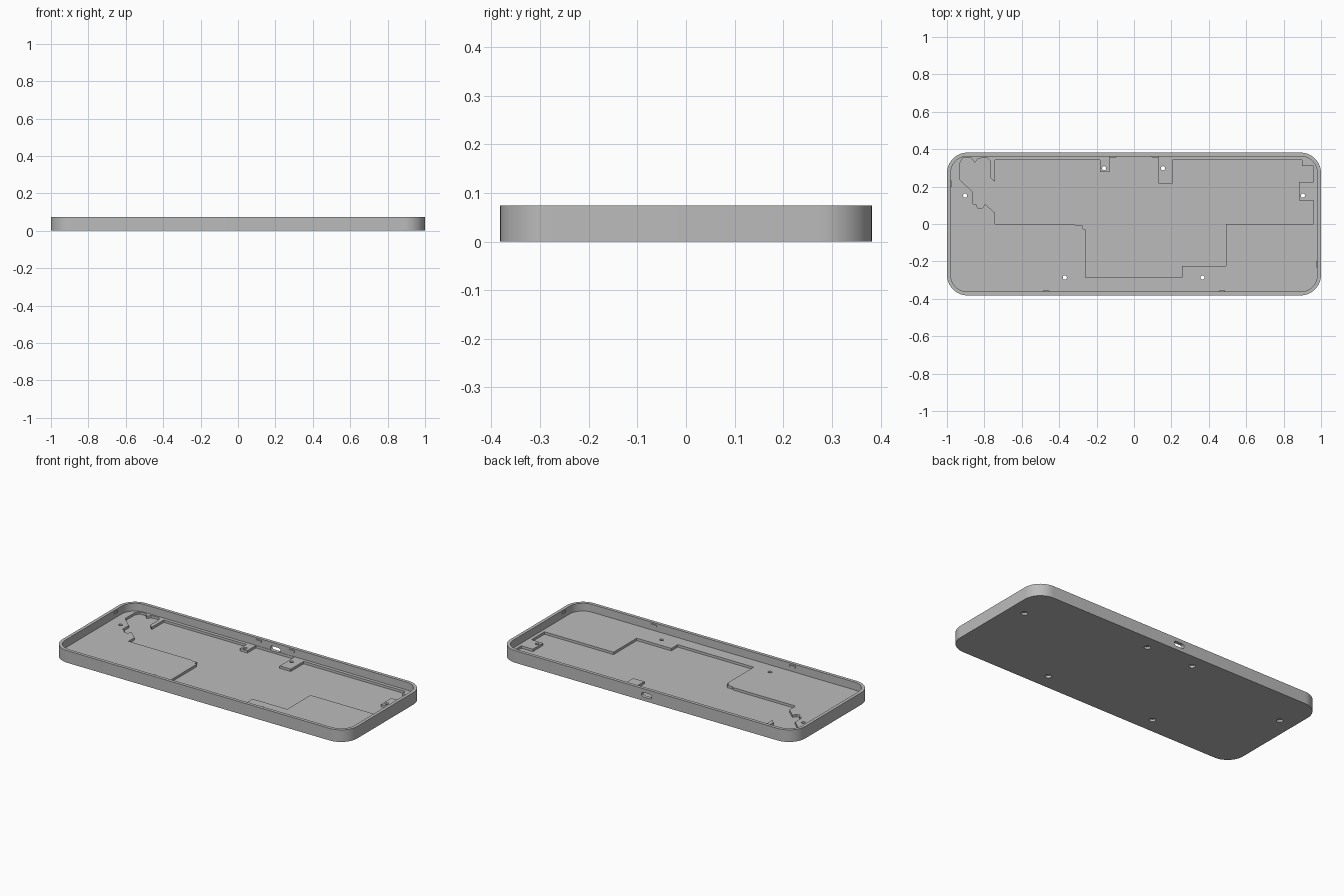
import bpy, bmesh, math

cube = bpy.data.objects.get("Cube")
if cube:
    bpy.data.objects.remove(cube, do_unlink=True)

# Main dimensions
HALF_X, HALF_Y, HEIGHT = 1.0, 0.382, 0.074
WALL, RADIUS = 0.02, 0.11
FLOOR, POCKET = 0.026, 0.011

grey = bpy.data.materials.new("plain grey")
grey.use_nodes = True
grey.diffuse_color = (0.5, 0.5, 0.5, 1)
grey.node_tree.nodes["Principled BSDF"].inputs["Base Color"].default_value = (0.5, 0.5, 0.5, 1)


def prism(name, outline, z0, z1):
    """Closed solid made by extruding a flat outline from z0 to z1."""
    bm = bmesh.new()
    face = bm.faces.new([bm.verts.new((x, y, z0)) for x, y in outline])
    top = bmesh.ops.extrude_face_region(bm, geom=[face], use_keep_orig=True)["geom"]
    bmesh.ops.translate(bm, vec=(0, 0, z1 - z0),
                        verts=[v for v in top if isinstance(v, bmesh.types.BMVert)])
    bmesh.ops.recalc_face_normals(bm, faces=bm.faces)
    mesh = bpy.data.meshes.new(name)
    bm.to_mesh(mesh)
    bm.free()
    mesh.materials.append(grey)
    obj = bpy.data.objects.new(name, mesh)
    bpy.context.collection.objects.link(obj)
    return obj


def rounded_rect(hx, hy, r, steps=14, cx=0, cy=0):
    points = []
    for q, (sx, sy) in enumerate([(1, 1), (-1, 1), (-1, -1), (1, -1)]):
        for i in range(steps + 1):
            a = math.radians(90) * (q + i / steps)
            points.append((cx + sx * (hx - r) + r * math.cos(a),
                           cy + sy * (hy - r) + r * math.sin(a)))
    return points


def circle(cx, cy, r, n=24):
    return [(cx + r * math.cos(math.tau * i / n), cy + r * math.sin(math.tau * i / n))
            for i in range(n)]


def cut(target, cutter):
    cutter.hide_render = True
    mod = target.modifiers.new("cut", 'BOOLEAN')
    mod.operation, mod.solver, mod.object = 'DIFFERENCE', 'EXACT', cutter
    bpy.context.view_layer.objects.active = target
    bpy.ops.object.modifier_apply(modifier=mod.name)
    bpy.data.objects.remove(cutter, do_unlink=True)


# Tray with rounded corners and a thin rim
tray = prism("case_tray", rounded_rect(HALF_X, HALF_Y, RADIUS), 0, HEIGHT)
cut(tray, prism("cavity_cutter",
                rounded_rect(HALF_X - WALL, HALF_Y - WALL, RADIUS - WALL), FLOOR, 0.2))

# Stepped circuit board pocket sunk into the floor
pocket = [
    (-.743, .342), (-.182, .342), (-.182, .278), (-.131, .278), (-.131, .36),
    (.131, .36), (.131, .217), (.206, .217), (.206, .342), (.898, .342),
    (.898, .31), (.96, .31), (.96, .225), (.882, .225), (.882, .126),
    (.96, .126), (.96, 0), (.492, 0), (.492, -.225), (.257, -.225),
    (.257, -.286), (-.259, -.286), (-.259, -.03), (-.275, -.025), (-.275, -.007),
    (-.31, -.007), (-.32, 0), (-.743, 0), (-.743, .059), (-.797, .107),
    (-.81, .085), (-.835, .085), (-.845, .107), (-.861, .107), (-.861, .171),
    (-.93, .235), (-.93, .326), (-.915, .355), (-.872, .355), (-.85, .326),
    (-.834, .35), (-.786, .355), (-.77, .337), (-.766, .246), (-.743, .225)]
cut(tray, prism("pocket_cutter", pocket, POCKET, 0.05))

# Screw holes, each with a wider recess underneath
for x, y in [(-.16, .298), (.155, .298), (-.903, .152), (.903, .152),
             (-.37, -.286), (.366, -.286)]:
    cut(tray, prism("screw_cutter", circle(x, y, .011), -.05, .1))
    cut(tray, prism("recess_cutter", circle(x, y, .018), -.05, .014))

# Cable port through the back wall
port = prism("port_cutter", rounded_rect(.034, .014, .012, 8), -.05, .05)
port.rotation_euler.x = math.radians(90)
port.location = (0, HALF_Y, .037)
bpy.context.view_layer.update()
cut(tray, port)

# Small snap nubs on the inside of the rim
parts = [tray]
ix, iy = HALF_X - WALL, HALF_Y - WALL
for x, y in [(-.47, -iy), (.47, -iy), (-.112, iy), (.112, iy), (-ix, .215), (ix, -.215)]:
    on_side = abs(x) == ix
    hx, hy = (.006, .018) if on_side else (.018, .006)
    parts.append(prism("snap_nub", rounded_rect(hx, hy, .005, 4, x, y), .054, .065))

# Smooth rounded walls, keep edges crisp
bpy.context.view_layer.update()
bpy.ops.object.select_all(action='DESELECT')
for part in parts:
    part.select_set(True)
bpy.context.view_layer.objects.active = tray
bpy.ops.object.shade_smooth_by_angle(angle=math.radians(30))
